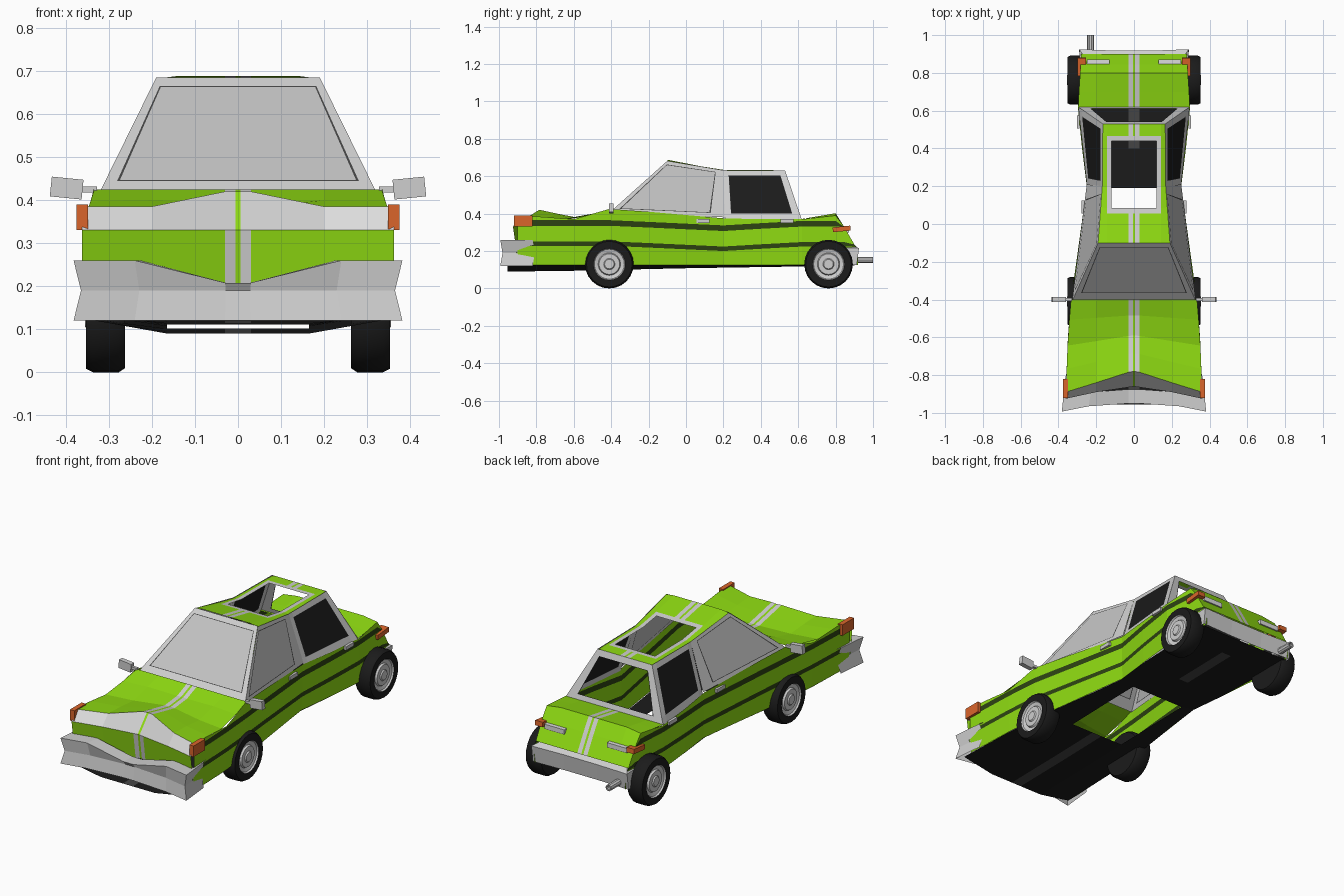
import bpy, bmesh, math
from mathutils import Vector

if "Cube" in bpy.data.objects:
    bpy.data.objects.remove(bpy.data.objects["Cube"])


def material(name, rgb):
    m = bpy.data.materials.new(name)
    m.use_nodes = True
    m.diffuse_color = (*rgb, 1)
    m.node_tree.nodes["Principled BSDF"].inputs["Base Color"].default_value = (*rgb, 1)
    return m


MATS = {
    "green": material("lime green paint", (.27, .70, .006)),
    "stripe": material("dark green stripe", (.026, .055, .006)),
    "light": material("light grey trim", (.62, .62, .62)),
    "glass": material("grey glass", (.54, .54, .54)),
    "lamp": material("pale lamp", (.72, .72, .72)),
    "black": material("black", (.011, .011, .011)),
    "dark": material("dark grey", (.06, .06, .06)),
    "orange": material("orange lamp", (.70, .13, .024)),
}


def interp(table, t):
    """Piecewise linear lookup, clamped at both ends."""
    if t <= table[0][0]:
        return table[0][1]
    for (a, va), (b, vb) in zip(table, table[1:]):
        if t <= b:
            return va + (vb - va) * (t - a) / (b - a)
    return table[-1][1]


def sheet(name, rows, rule, hint=None, smooth=False):
    """Skin rows of points; rule(i, j) names a cell's colour, or None for a hole."""
    bm = bmesh.new()
    grid = [[bm.verts.new(p) for p in row] for row in rows]
    used = []
    for i in range(len(rows) - 1):
        for j in range(len(rows[0]) - 1):
            key = rule(i, j)
            if key is None:
                continue
            if key not in used:
                used.append(key)
            f = bm.faces.new((grid[i][j], grid[i][j + 1], grid[i + 1][j + 1], grid[i + 1][j]))
            f.material_index = used.index(key)
    bmesh.ops.remove_doubles(bm, verts=bm.verts, dist=.0005)
    bmesh.ops.delete(bm, geom=[v for v in bm.verts if not v.link_faces], context="VERTS")
    bmesh.ops.recalc_face_normals(bm, faces=bm.faces)
    if hint and sum(f.normal.dot(Vector(hint)) * f.calc_area() for f in bm.faces) < 0:
        bmesh.ops.reverse_faces(bm, faces=bm.faces)
    me = bpy.data.meshes.new(name)
    bm.to_mesh(me)
    bm.free()
    for key in used:
        me.materials.append(MATS[key])
    ob = bpy.data.objects.new(name, me)
    bpy.context.collection.objects.link(ob)
    if smooth:
        bpy.ops.object.select_all(action="DESELECT")
        ob.select_set(True)
        bpy.context.view_layer.objects.active = ob
        bpy.ops.object.shade_smooth_by_angle(angle=math.radians(35))
    return ob


def box(name, centre, size, key, rot=(0, 0, 0)):
    bpy.ops.mesh.primitive_cube_add(size=1, location=centre, rotation=rot)
    ob = bpy.context.object
    ob.name, ob.scale = name, size
    ob.data.materials.append(MATS[key])


def lathe(name, profile, rule, place, steps=24):
    rows = [[place(r, a, 2 * math.pi * k / steps) for k in range(steps + 1)] for r, a in profile]
    sheet(name, rows, rule, smooth=True)


def panel(name, corners, margins, glass, hint, seal=.012):
    """Window: frame, thin seal and pane across four corners (bl, br, tr, tl)."""
    bl, br, tr, tl = map(Vector, corners)
    left, right, low, high = margins
    us = [0, left, left + seal, 1 - right - seal, 1 - right, 1]
    vs = [0, low, low + seal, 1 - high - seal, 1 - high, 1]
    rows = [[bl.lerp(br, u).lerp(tl.lerp(tr, u), v) for u in us] for v in vs]
    keys = ("light", "dark", glass)
    sheet(name, rows, lambda i, j: keys[min(i, j, 4 - i, 4 - j)], hint)


# Body tables along the length: half width, top edge, stripe drop
WIDTH = [(-.9, .362), (-.6, .35), (-.41, .335), (-.2, .305), (0, .275), (.2, .25),
         (.4, .275), (.62, .297), (.8, .285), (.92, .28)]
TOP = [(-.9, .385), (-.8, .385), (-.6, .37), (-.41, .425), (-.2, .41), (.2, .375), (.4, .37),
       (.62, .37), (.8, .39), (.845, .33), (.9, .235), (.92, .215)]
DROP = [(-.4, 0), (.2, .028), (.6, .004)]
COLS = (-1, -.2, -.03, -.006, .006, .03, .2, 1)


def cols(w):
    return [max(-w, min(w, c)) for c in COLS]


def striped(i, j):
    return "light" if j in (2, 4) else "green"


# Body sides with two long stripes, windows, wheels and the other paired parts
for s, side in ((1, "left"), (-1, "right")):
    rows = []
    for z in (.125, .228, .252, .335, .365, 1):
        row = []
        for y, top in TOP:
            zz = min(z - (interp(DROP, y) if .2 < z < 1 else 0), top)
            row.append((s * interp(WIDTH, y) * (.98 if z < .2 else 1), y, zz))
        rows.append(row)
    sheet(side + "_body_side", rows, lambda i, j: "stripe" if i in (1, 3) else "green", (s, 0, 0))

    panel(side + "_front_window",
          [(s * .328, -.41, .405), (s * .25, .21, .38), (s * .168, .2, .632), (s * .19, -.1, .682)],
          (.05, .13, .08, .06), "glass", (s, 0, 0))
    panel(side + "_rear_window",
          [(s * .25, .21, .365), (s * .295, .62, .365), (s * .165, .53, .63), (s * .168, .2, .632)],
          (.08, .1, .13, .1), "black", (s, 0, 0), .004)

    tyre_and_hub = [(0, -.045), (.12, -.045), (.13, -.03), (.13, .03), (.122, .046), (.085, .046),
                    (.08, .038), (.06, .032), (.055, .042), (.03, .042), (.025, .048), (0, .048)]
    for y, end in ((-.41, "front"), (.762, "rear")):
        lathe(f"{side}_{end}_wheel", tyre_and_hub,
              lambda i, j: "black" if i < 5 else "light",
              lambda r, a, t, y=y: (s * (.307 + a), y + r * math.cos(t), .13 + r * math.sin(t)))

    box(side + "_mirror", (s * .398, -.40, .428), (.074, .026, .046), "light", (0, -s * .1, 0))
    box(side + "_mirror_arm", (s * .348, -.40, .425), (.04, .016, .014), "light")
    box(side + "_front_indicator", (s * .362, -.87, .36), (.026, .1, .06), "orange")
    box(side + "_rear_indicator", (s * .277, .832, .318), (.046, .095, .026), "orange", (.1, 0, 0))
    box(side + "_rear_lamp", (s * .19, .856, .312), (.12, .03, .026), "lamp")
    for y, end in ((.09, "front"), (.54, "rear")):
        box(f"{side}_{end}_handle", (s * (interp(WIDTH, y) + .006), y, .36), (.014, .07, .02), "light")

# Bonnet with raised centre, double stripe and swept-back nose
NOSE = [(0, -.78), (.03, -.785), (.2, -.84), (.36, -.89)]
CREST = [(-.78, .42), (-.6, .38), (-.5, .385), (-.4, .425)]


def bonnet_point(x, t):
    y = interp(NOSE, abs(x)) * (1 - t) - .4 * t
    edge = interp(TOP, y)
    return (x, y, edge + (interp(CREST, y) - edge) * max(0, min(1, 1.18 - abs(x) / .17)))


rows = [[bonnet_point(x, t) for x in cols(interp(WIDTH, -.88 + .48 * t))]
        for t in (0, .25, .5, .78, 1)]
sheet("bonnet", rows, striped, (0, 0, 1))

# Nose: lamp panel above, painted band below
lip = [(0, -.86), (.2, -.89), (.36, -.925)]
xs = cols(.362)
rows = [[bonnet_point(x, 0) for x in xs],
        [(x, interp(lip, abs(x)), .33) for x in xs],
        [(x, interp(lip, abs(x)) + .02, .19) for x in xs]]


def nose_colour(i, j):
    if i == 0 and j != 3:
        return "lamp" if j in (0, 6) else "light"
    return striped(i, j)


sheet("nose", rows, nose_colour, (0, -1, 0))

# Front bumper, wrapping round the corners, with a dipped middle
half = [(.03, -.95, .208), (.24, -.965, .26), (.382, -.993, .26), (.365, -.82, .26)]
plan = [(-x, y, z) for x, y, z in reversed(half)] + half
rows = [[(x, y, .12) for x, y, z in plan],
        [(x * .955, y + .012, .19) for x, y, z in plan],
        [(x, y, z) for x, y, z in plan],
        [(x * .95, max(y + .075, -.9), z) for x, y, z in plan]]
sheet("front_bumper", rows, lambda i, j: "light", (0, -1, 0))

# Boot lid and tail
tail = [(.61, .37), (.7, .385), (.8, .402), (.845, .33), (.9, .235)]
rows = []
for y, z in tail:
    w = interp(WIDTH, y)
    rows.append([(x, y, z if abs(x) < .21 else interp(TOP, y)) for x in cols(w)])
sheet("boot_and_tail", rows, striped, (0, 1, 1))

# Rear bumper, a bent strip with short side returns
ends = [(.285, .84), (.29, .925), (.1, .918)]
plan = [(-x, y) for x, y in ends] + [(x, y) for x, y in reversed(ends)]
rows = [[(x, y - .012, .125) for x, y in plan], [(x, y, .215) for x, y in plan],
        [(x * .9, y - .04, .235) for x, y in plan]]
sheet("rear_bumper", rows, lambda i, j: "light", (0, 1, 0))

# Windscreen and open rear window frame
panel("windscreen", [(-.328, -.41, .405), (.328, -.41, .405), (.19, -.1, .685), (-.19, -.1, .685)],
      (.045, .045, .14, .07), "glass", (0, -1, 0), .009)
panel("rear_window_frame", [(-.295, .62, .37), (.295, .62, .37), (.165, .53, .63), (-.165, .53, .63)],
      (.09, .09, .1, .12), None, (0, 1, 0), .008)

# Roof with a framed open hatch
ROOF = [(-.1, .688), (.055, .658), (.085, .652), (.2, .634), (.44, .632), (.465, .632), (.53, .63)]
rows = []
for y, z in ROOF:
    w = interp([(-.1, .19), (.2, .168), (.53, .165)], y)
    half = [.006, .03, .12, .143, w]
    rows.append([(x, y, z - .006 * (abs(x) == w)) for x in [-h for h in reversed(half)] + half])


def roof_colour(i, j):
    if 2 <= i <= 3 and 2 <= j <= 6:
        return None
    if 1 <= i <= 4 and 1 <= j <= 7:
        return "light"
    return "light" if j in (3, 5) else "green"


sheet("roof", rows, roof_colour, (0, 0, 1))

# Underbody: dropped middle, grey spine and an opening under the cabin
rows = []
for y in (-.955, -.6, -.3, 0, .19, .4, .75, .9):
    w = interp(WIDTH, y) * .98
    mid = interp([(-.8, .09), (0, .108), (.9, .122)], y)
    rows.append([(-w, y, .124), (-.165, y, mid), (-.03, y, mid), (.03, y, mid), (.165, y, mid), (w, y, .124)])


def floor_colour(i, j):
    if i in (2, 3) and 1 <= j <= 3:
        return None
    return "dark" if j == 2 and i in (0, 1, 5) else "black"


sheet("underbody", rows, floor_colour, (0, 0, -1))

# Exhaust pipe
lathe("exhaust_pipe", [(.0, .86), (.018, .86), (.018, 1), (.012, 1), (.012, .95), (0, .95)],
      lambda i, j: "dark" if i > 3 else "light",
      lambda r, a, t: (-.23 + r * math.cos(t), a, .152 + r * math.sin(t)), 10)
